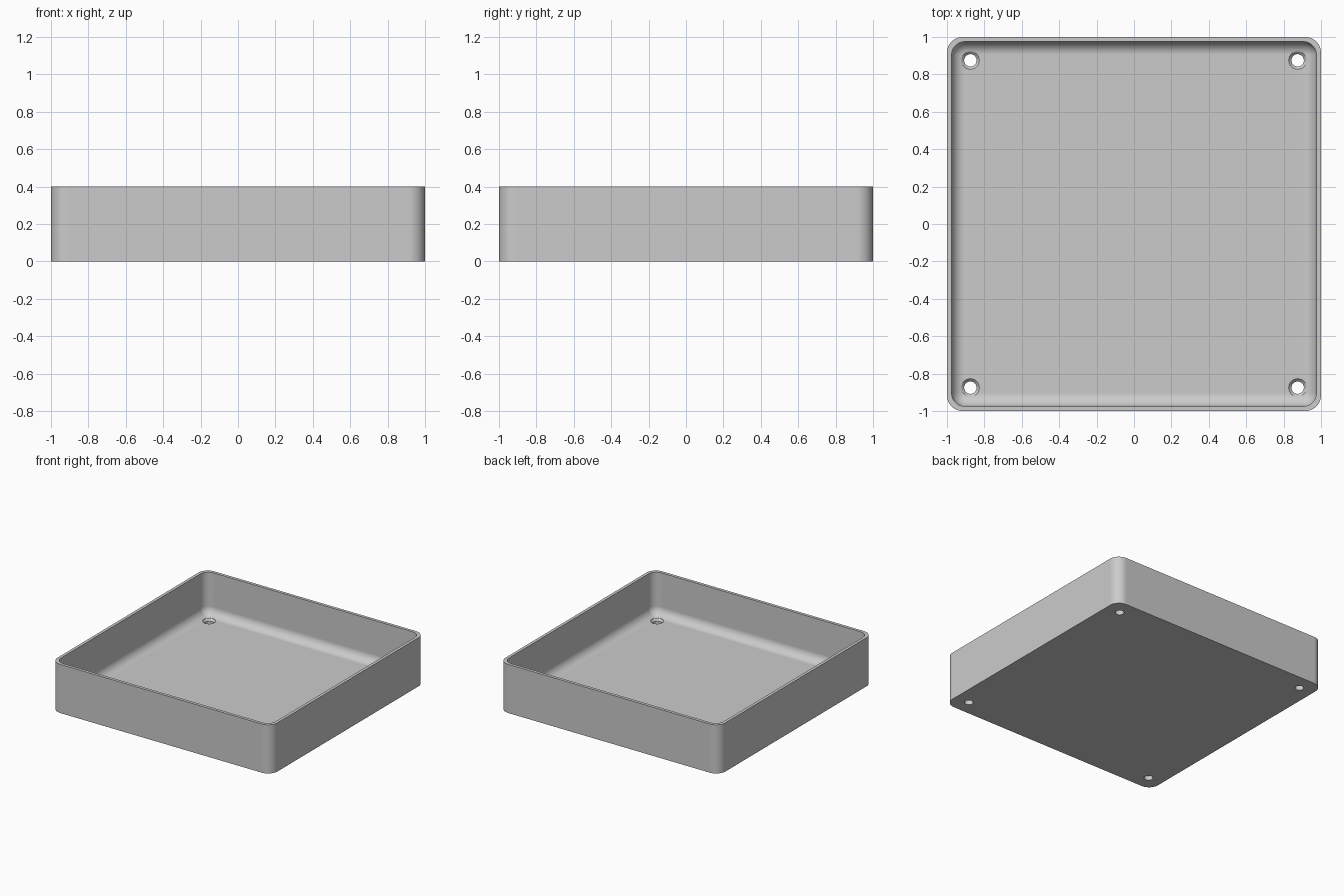
import bpy
import bmesh
from math import sin, cos, pi, radians

if "Cube" in bpy.data.objects:
    bpy.data.objects.remove(bpy.data.objects["Cube"])

HEIGHT, FLOOR, WALL = 0.4, 0.05, 0.025
OUTER_R, INNER_R, FILLET = 0.085, 0.071, 0.07
HOLE_POS, HOLE_R, SINK_R = 0.875, 0.033, 0.048

grey = bpy.data.materials.new("light grey")
grey.use_nodes = True
grey.diffuse_color = (0.6, 0.6, 0.6, 1)
grey.node_tree.nodes["Principled BSDF"].inputs["Base Color"].default_value = (0.6, 0.6, 0.6, 1)


def rounded_square(half, radius, z, steps=10):
    """Points of a square with rounded corners, counterclockwise."""
    points = []
    for corner in range(4):
        mid = pi / 4 + corner * pi / 2
        cx = (half - radius) * (1 if cos(mid) > 0 else -1)
        cy = (half - radius) * (1 if sin(mid) > 0 else -1)
        for i in range(steps + 1):
            a = corner * pi / 2 + i / steps * pi / 2
            points.append((cx + radius * cos(a), cy + radius * sin(a), z))
    return points


def circle(x, y, radius, z, steps=40):
    return [(x + radius * cos(2 * pi * i / steps),
             y + radius * sin(2 * pi * i / steps), z) for i in range(steps)]


def skin(name, sections):
    """Closed solid through matching rings of points, capped at both ends."""
    bm = bmesh.new()
    rings = [[bm.verts.new(p) for p in ring] for ring in sections]
    for low, high in zip(rings, rings[1:]):
        n = len(low)
        for i in range(n):
            j = (i + 1) % n
            bm.faces.new((low[i], low[j], high[j], high[i]))
    bm.faces.new(rings[0][::-1])
    bm.faces.new(rings[-1])
    bmesh.ops.recalc_face_normals(bm, faces=bm.faces)
    mesh = bpy.data.meshes.new(name)
    bm.to_mesh(mesh)
    bm.free()
    mesh.materials.append(grey)
    obj = bpy.data.objects.new(name, mesh)
    bpy.context.collection.objects.link(obj)
    return obj


# Tray: outer wall, flat rim, inner wall, then a fillet down to the floor
inner = 1 - WALL
sections = [rounded_square(1, OUTER_R, 0),
            rounded_square(1, OUTER_R, HEIGHT),
            rounded_square(inner, INNER_R, HEIGHT)]
for i in range(11):
    a = i / 10 * pi / 2
    inset = FILLET * (1 - cos(a))
    sections.append(rounded_square(inner - inset, INNER_R - inset,
                                   FLOOR + FILLET * (1 - sin(a))))
tray = skin("tray", sections)
bpy.context.view_layer.objects.active = tray
tray.select_set(True)

# Countersunk screw holes in the four corners
for sx in (-1, 1):
    for sy in (-1, 1):
        x, y = sx * HOLE_POS, sy * HOLE_POS
        slope = SINK_R - HOLE_R
        cutter = skin("screw_hole_cutter", [
            circle(x, y, HOLE_R, -0.05),
            circle(x, y, HOLE_R, FLOOR - slope),
            circle(x, y, SINK_R, FLOOR),
            circle(x, y, SINK_R, FLOOR + 0.05)])
        cutter.hide_render = True
        cut = tray.modifiers.new("screw_hole", "BOOLEAN")
        cut.operation = "DIFFERENCE"
        cut.solver = "EXACT"
        cut.object = cutter
        bpy.ops.object.modifier_apply(modifier=cut.name)
        bpy.data.objects.remove(cutter)

# Smooth curves, crisp edges and flat floor
bpy.ops.object.shade_smooth_by_angle(angle=radians(30))
flat = tray.modifiers.new("even_normals", "WEIGHTED_NORMAL")
flat.keep_sharp = True
